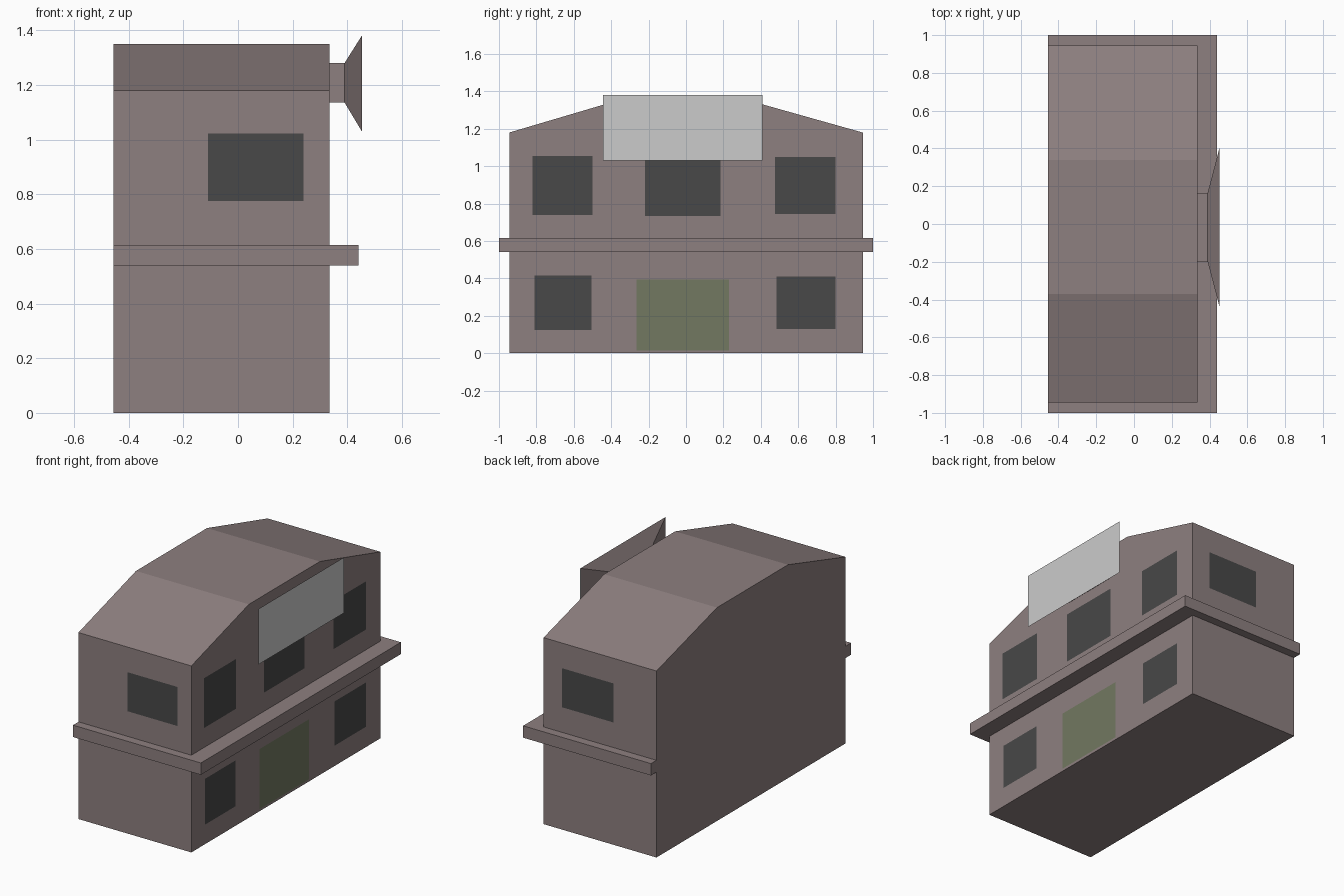
import bpy, bmesh
from mathutils import Vector

if "Cube" in bpy.data.objects:
    bpy.data.objects.remove(bpy.data.objects["Cube"])

def material(name, rgb):
    m = bpy.data.materials.new(name)
    m.diffuse_color = (*rgb, 1)
    m.use_nodes = True
    m.node_tree.nodes["Principled BSDF"].inputs["Base Color"].default_value = m.diffuse_color
    return m

WALL = material("wall_brown", (0.27, 0.215, 0.215))
GLASS = material("window_dark", (0.065, 0.065, 0.065))
DOOR = material("door_olive", (0.17, 0.19, 0.12))
PANEL = material("panel_grey", (0.52, 0.52, 0.52))

X0, X1, YW = -0.455, 0.335, 0.945   # back wall, street wall, half length
GAP = 0.002                         # flat panels sit just off the wall

def finish(name, bm, mat):
    me = bpy.data.meshes.new(name)
    bm.to_mesh(me)
    bm.free()
    me.materials.append(mat)
    ob = bpy.data.objects.new(name, me)
    bpy.context.collection.objects.link(ob)
    return ob

def prism(name, points, direction, mat):
    """Extrude a planar outline along a direction."""
    bm = bmesh.new()
    face = bm.faces.new([bm.verts.new(p) for p in points])
    ext = bmesh.ops.extrude_face_region(bm, geom=[face], use_keep_orig=True)
    moved = [g for g in ext["geom"] if isinstance(g, bmesh.types.BMVert)]
    bmesh.ops.translate(bm, verts=moved, vec=Vector(direction))
    bmesh.ops.recalc_face_normals(bm, faces=bm.faces[:])
    return finish(name, bm, mat)

def flat(name, points, mat):
    bm = bmesh.new()
    bm.faces.new([bm.verts.new(p) for p in points])
    return finish(name, bm, mat)

def rect_x(x, y0, y1, z0, z1):
    """Rectangle facing +x."""
    return [(x, y0, z0), (x, y1, z0), (x, y1, z1), (x, y0, z1)]

# Main body with sloped roof ends
profile = [(-YW, 0), (YW, 0), (YW, 1.18), (0.34, 1.35), (-0.37, 1.35), (-YW, 1.18)]
prism("building_body", [(X0, y, z) for y, z in profile], (X1 - X0, 0, 0), WALL)

# Ledge wrapping three sides between the storeys
outline = [(X0, -1), (0.44, -1), (0.44, 1), (X0, 1),
           (X0, YW), (X1, YW), (X1, -YW), (X0, -YW)]
prism("ledge", [(x, y, 0.54) for x, y in outline], (0, 0, 0.075), WALL)

# Windows and door on the street side
street = [
    ("upper_window_left", -0.82, -0.50, 0.74, 1.055, GLASS),
    ("upper_window_middle", -0.22, 0.185, 0.735, 1.06, GLASS),
    ("upper_window_right", 0.475, 0.80, 0.745, 1.05, GLASS),
    ("lower_window_left", -0.81, -0.505, 0.125, 0.415, GLASS),
    ("lower_window_right", 0.485, 0.80, 0.13, 0.41, GLASS),
    ("door", -0.265, 0.23, 0.015, 0.395, DOOR),
]
for name, y0, y1, z0, z1, mat in street:
    flat(name, rect_x(X1 + GAP, y0, y1, z0, z1), mat)

# One window on each end wall
for name, s, a, b in (("end_window_front", -1, -0.11, 0.24),
                      ("end_window_rear", 1, 0.205, -0.155)):
    y = s * (YW + GAP)
    flat(name, [(a, y, 0.775), (b, y, 0.775), (b, y, 1.022), (a, y, 1.022)], GLASS)

# Sign board: short neck flaring out to a wide face
bm = bmesh.new()
rings = [[bm.verts.new(p) for p in rect_x(*r)] for r in (
    (X1, -0.2, 0.165, 1.135, 1.28),
    (0.39, -0.2, 0.165, 1.135, 1.28),
    (0.453, -0.44, 0.405, 1.03, 1.38))]
for a, b in zip(rings, rings[1:]):
    for i in range(4):
        j = (i + 1) % 4
        bm.faces.new((a[i], a[j], b[j], b[i]))
bm.faces.new(rings[0][::-1])
bm.faces.new(rings[-1])
bmesh.ops.recalc_face_normals(bm, faces=bm.faces[:])
finish("sign_board", bm, WALL)
flat("sign_face", rect_x(0.455, -0.445, 0.408, 1.03, 1.38), PANEL)
